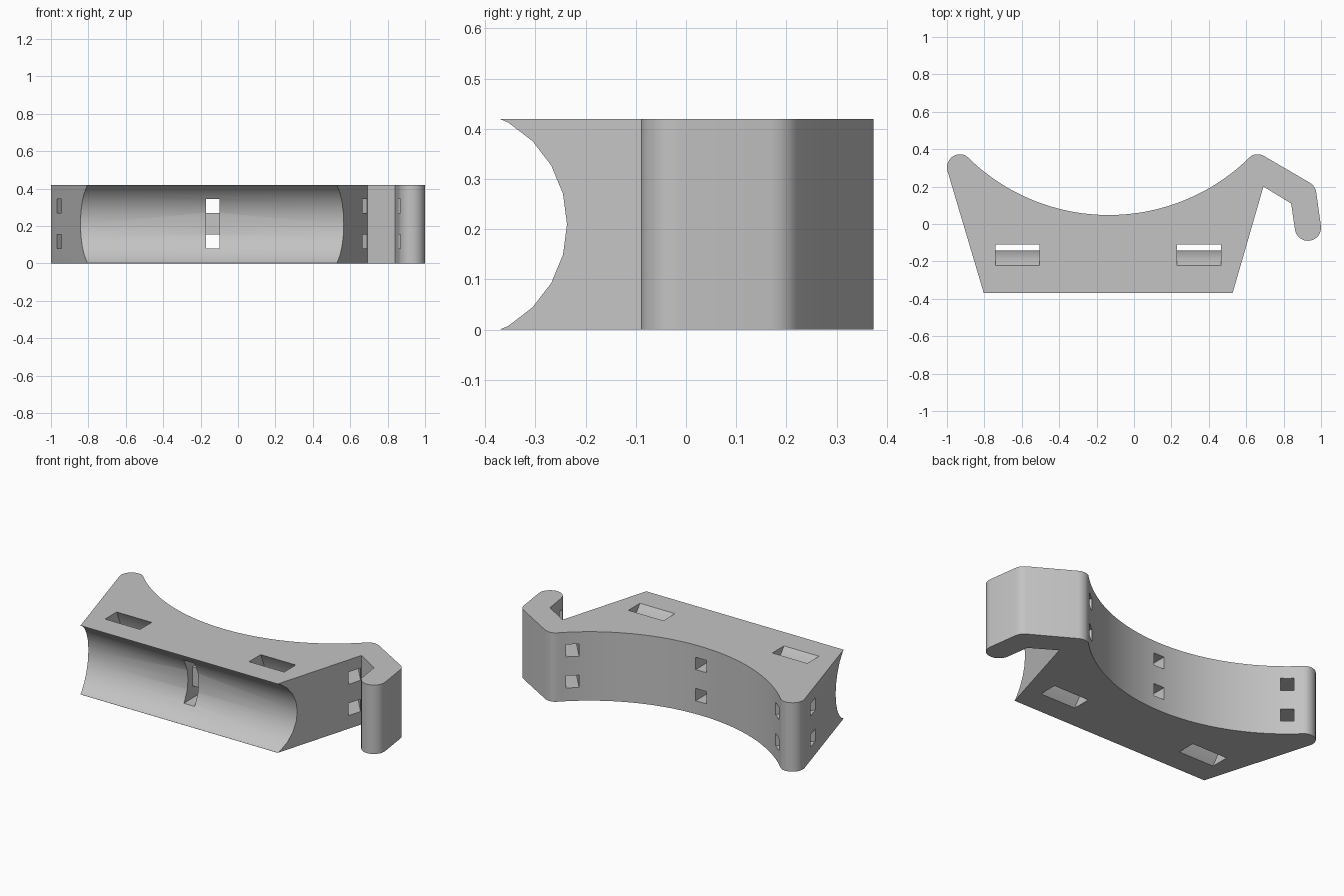
import bpy, bmesh
from math import sin, cos, radians, pi
from mathutils import Matrix, Vector

if "Cube" in bpy.data.objects:
    bpy.data.objects.remove(bpy.data.objects["Cube"])

H = 0.42                 # height of the bracket
AX, AY, AR = -0.135, 1.122, 1.074   # large rear arc
GY, GR = -0.471, 0.234   # front groove axis and radius


def arc(cx, cy, r, start, end, steps):
    """Points on an arc, angles in degrees."""
    angles = [radians(start + (end - start) * i / steps) for i in range(steps + 1)]
    return [(cx + r * cos(a), cy + r * sin(a)) for a in angles]


def prism(name, points, lo, hi, along="z"):
    """Extrude a closed 2D profile along z (profile xy) or x (profile yz)."""
    place = (lambda p, t: (p[0], p[1], t)) if along == "z" else (lambda p, t: (t, p[0], p[1]))
    bm = bmesh.new()
    rings = [[bm.verts.new(place(p, t)) for p in points] for t in (lo, hi)]
    n = len(points)
    bm.faces.new(rings[0])
    bm.faces.new(rings[1])
    for i in range(n):
        j = (i + 1) % n
        bm.faces.new((rings[0][i], rings[0][j], rings[1][j], rings[1][i]))
    bmesh.ops.recalc_face_normals(bm, faces=bm.faces)
    return finish(name, bm)


def box(name, size, matrix):
    bm = bmesh.new()
    bmesh.ops.create_cube(bm, size=1, matrix=matrix @ Matrix.Diagonal((*size, 1)))
    return finish(name, bm)


def finish(name, bm):
    mesh = bpy.data.meshes.new(name)
    bm.to_mesh(mesh)
    bm.free()
    obj = bpy.data.objects.new(name, mesh)
    bpy.context.collection.objects.link(obj)
    return obj


def cut(target, cutter):
    mod = target.modifiers.new("cut", "BOOLEAN")
    mod.operation = "DIFFERENCE"
    mod.solver = "EXACT"
    mod.object = cutter
    bpy.context.view_layer.objects.active = target
    bpy.ops.object.modifier_apply(modifier=mod.name)
    bpy.data.objects.remove(cutter)


# Bracket outline: front edge, left flank, rounded tips, rear arc and hook
outline = [(0.527, -0.37), (-0.803, -0.37)]
outline += arc(-0.93, 0.303, 0.07, 196, 64, 10)
outline += arc(AX, AY, AR, 225.5, 314.5, 60)
outline += arc(0.66, 0.303, 0.07, 116, 60, 6)
outline += arc(0.905, 0.16, 0.07, 60, 8, 6)
outline += arc(0.93, -0.02, 0.07, 8, -172, 16)
outline += [(0.84, 0.11), (0.692, 0.2)]
bracket = prism("bracket", outline, 0, H)

# Concave groove along the front
cut(bracket, prism("groove_cutter", arc(GY, H / 2, GR, 0, 345, 23), -1.3, 1.3, "x"))

# Two curved strap slots running behind the groove
ring = arc(GY, H / 2, 0.418, -60, 60, 8) + arc(GY, H / 2, 0.328, 60, -60, 8)
for x in (-0.623, 0.348):
    cut(bracket, prism("slot_cutter", ring, x - 0.118, x + 0.118, "x"))

# Radial strap holes through the rear arc, two levels each
for angle in (-40, 0, 40):
    turn = Matrix.Rotation(radians(angle), 4, "Z")
    for z in (0.118, 0.308):
        centre = Vector((AX, AY, z)) + turn @ Vector((0, -AR - 0.16, 0))
        cut(bracket, box("hole_cutter", (0.072, 0.62, 0.075),
                         Matrix.Translation(centre) @ turn))

# Shallow recess joining the two middle holes inside the groove
cut(bracket, box("recess_cutter", (0.072, 0.2, 0.265),
                 Matrix.Translation((AX, -0.295, 0.213))))

# Material and shading
grey = bpy.data.materials.new("light_grey")
grey.use_nodes = True
colour = (0.55, 0.55, 0.55, 1)
grey.diffuse_color = colour
grey.node_tree.nodes["Principled BSDF"].inputs["Base Color"].default_value = colour
bracket.data.materials.clear()
bracket.data.materials.append(grey)
bpy.ops.object.select_all(action="DESELECT")
bracket.select_set(True)
bpy.context.view_layer.objects.active = bracket
bpy.ops.object.shade_smooth_by_angle(angle=radians(30))
